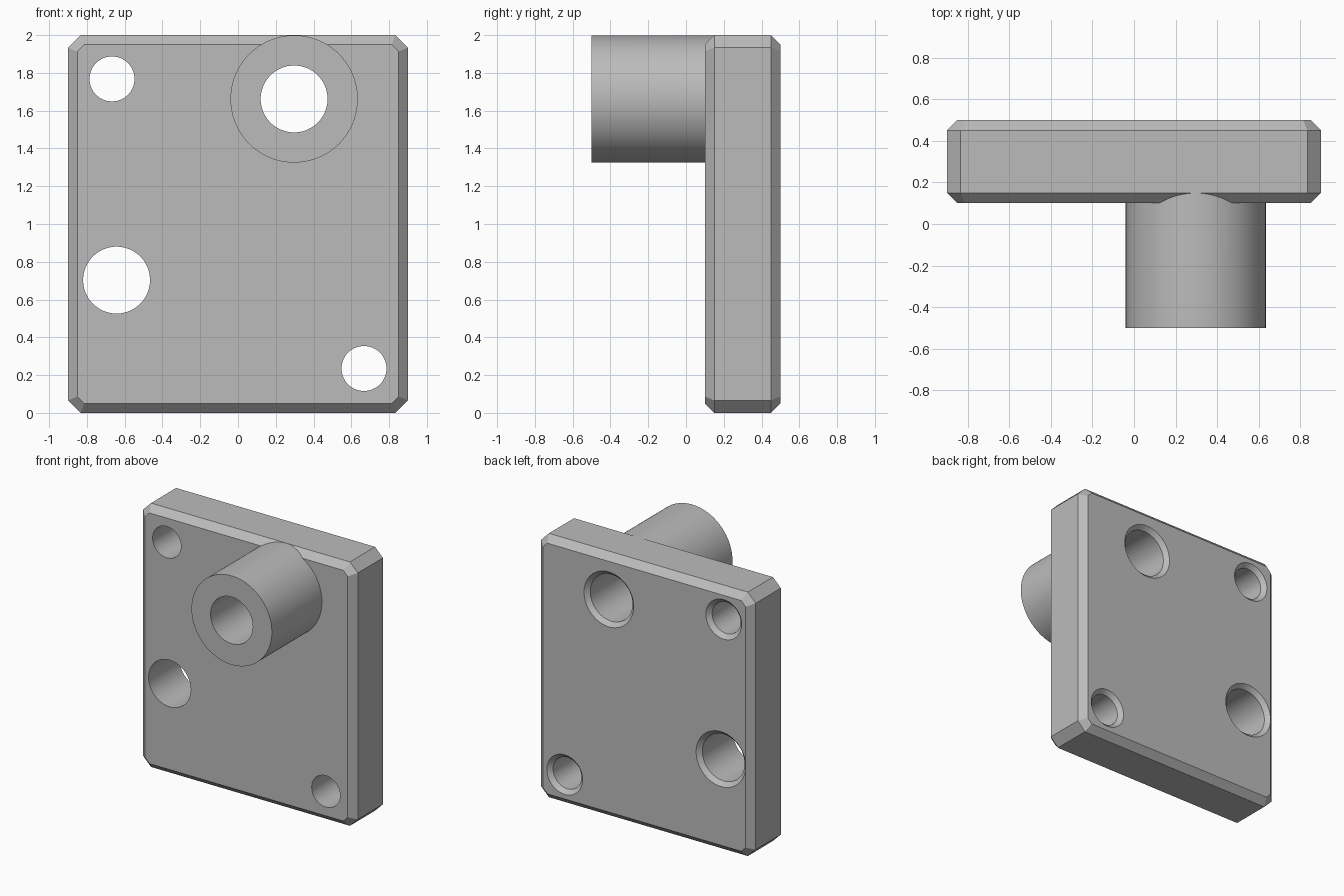
import bpy, bmesh, math

if "Cube" in bpy.data.objects:
    bpy.data.objects.remove(bpy.data.objects["Cube"])

grey = bpy.data.materials.new("light grey")
grey.diffuse_color = (0.5, 0.5, 0.5, 1)
grey.use_nodes = True
grey.node_tree.nodes["Principled BSDF"].inputs["Base Color"].default_value = grey.diffuse_color


def loft(name, rings):
    """Closed solid through a series of rings with equal point counts."""
    bm = bmesh.new()
    loops = [[bm.verts.new(p) for p in ring] for ring in rings]
    n = len(loops[0])
    for a, b in zip(loops, loops[1:]):
        for i in range(n):
            j = (i + 1) % n
            bm.faces.new((a[i], a[j], b[j], b[i]))
    bm.faces.new(loops[0])
    bm.faces.new(loops[-1])
    bmesh.ops.recalc_face_normals(bm, faces=bm.faces)
    mesh = bpy.data.meshes.new(name)
    bm.to_mesh(mesh)
    bm.free()
    mesh.materials.append(grey)
    obj = bpy.data.objects.new(name, mesh)
    bpy.context.collection.objects.link(obj)
    return obj


def circle(x, z, y, r, n=96):
    return [(x + r * math.cos(2 * math.pi * i / n), y,
             z + r * math.sin(2 * math.pi * i / n)) for i in range(n)]


def plate_outline(y, inset):
    """Rectangle with cut corners, offset inward evenly."""
    w, h = 0.9 - inset, 1.0 - inset
    c = 0.066 - inset * (2 - math.sqrt(2))
    pts = [(w, h - c), (w - c, h), (c - w, h), (-w, h - c),
           (-w, c - h), (c - w, -h), (w - c, -h), (w, c - h)]
    return [(x, y, z + 1) for x, z in pts]


def combine(target, tool, operation):
    mod = target.modifiers.new(operation, 'BOOLEAN')
    mod.operation = operation
    mod.solver = 'EXACT'
    mod.object = tool
    bpy.context.view_layer.objects.active = target
    bpy.ops.object.modifier_apply(modifier=mod.name)
    bpy.data.objects.remove(tool, do_unlink=True)


# Chamfered plate
plate = loft("mounting_plate", [plate_outline(y, i) for y, i in
             ((0.1, 0.05), (0.15, 0), (0.45, 0), (0.5, 0.05))])

# Round boss standing out of the front
boss = loft("boss", [circle(0.297, 1.662, y, 0.337) for y in (-0.5, 0.25)])
combine(plate, boss, 'UNION')

# Through holes, countersunk at the back
for x, z, r in ((0.297, 1.662, 0.177), (-0.643, 0.703, 0.177),
                (-0.667, 1.768, 0.119), (0.667, 0.235, 0.119)):
    cutter = loft("hole_cutter", [circle(x, z, y, r + d) for y, d in
                  ((-0.7, 0), (0.469, 0), (0.52, 0.051))])
    cutter.hide_render = True
    combine(plate, cutter, 'DIFFERENCE')

# Smooth round walls, sharp edges
bpy.ops.object.select_all(action='DESELECT')
plate.select_set(True)
bpy.context.view_layer.objects.active = plate
bpy.ops.object.shade_smooth_by_angle(angle=math.radians(25))
